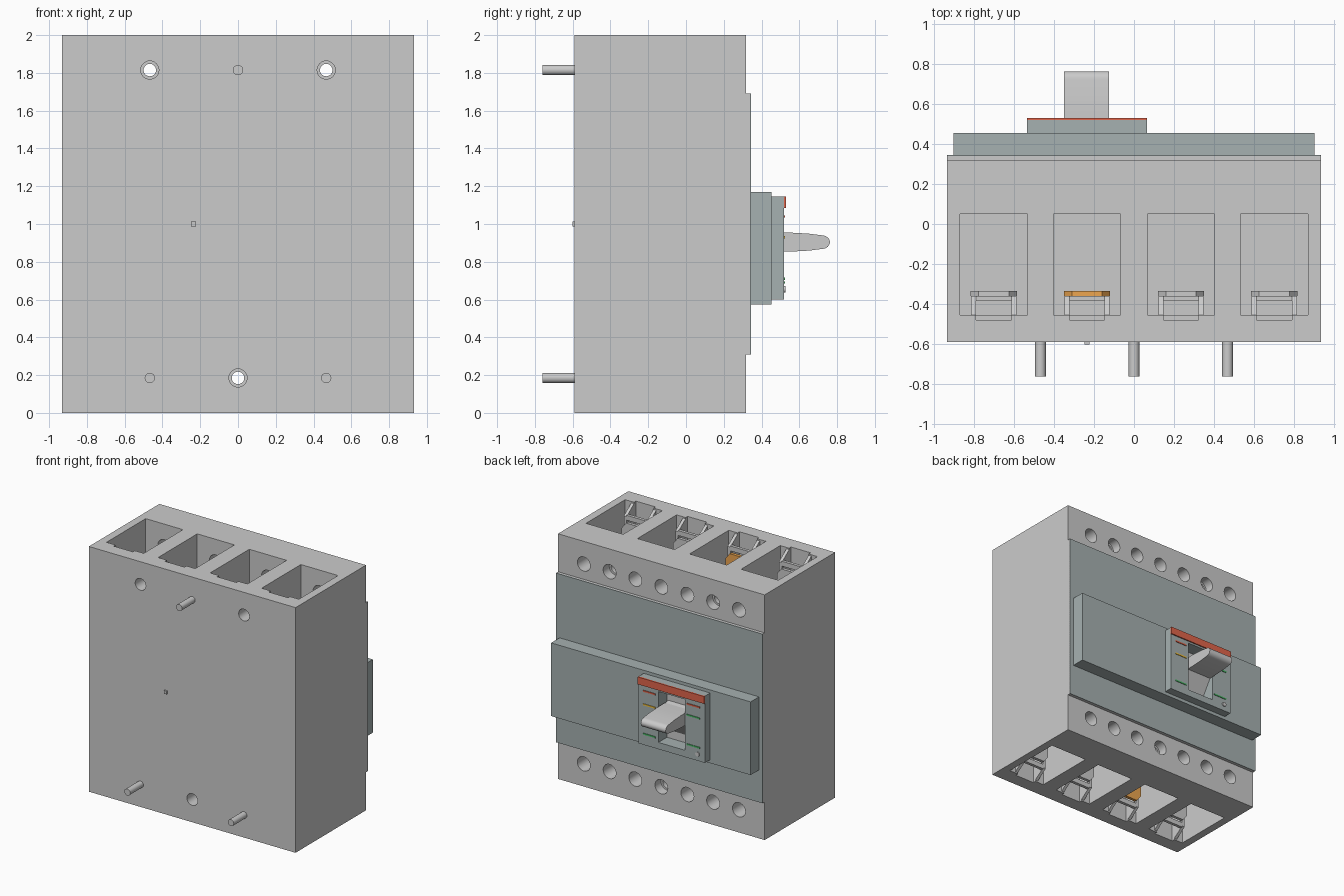
import bpy, bmesh, math
from mathutils import Matrix, Vector

if "Cube" in bpy.data.objects:
    bpy.data.objects.remove(bpy.data.objects["Cube"])


def paint(name, rgb):
    m = bpy.data.materials.new(name)
    m.diffuse_color = (*rgb, 1)
    m.use_nodes = True
    m.node_tree.nodes["Principled BSDF"].inputs["Base Color"].default_value = m.diffuse_color
    return m


SLATE = paint("slate", (0.38, 0.44, 0.44))
ORANGE = paint("orange", (0.85, 0.38, 0.08))
RED = paint("red", (0.75, 0.13, 0.07))
YELLOW = paint("yellow", (0.9, 0.55, 0.05))
GREEN = paint("green", (0.08, 0.5, 0.15))


def finish(name, bm, mat=None):
    bmesh.ops.recalc_face_normals(bm, faces=bm.faces)
    me = bpy.data.meshes.new(name)
    bm.to_mesh(me)
    bm.free()
    ob = bpy.data.objects.new(name, me)
    bpy.context.collection.objects.link(ob)
    if mat:
        me.materials.append(mat)
    return ob


def box(name, x0, x1, y0, y1, z0, z1, mat=None):
    bm = bmesh.new()
    bmesh.ops.create_cube(bm, size=1)
    bmesh.ops.scale(bm, vec=(x1 - x0, y1 - y0, abs(z1 - z0)), verts=bm.verts)
    bmesh.ops.translate(bm, vec=((x0 + x1) / 2, (y0 + y1) / 2, (z0 + z1) / 2), verts=bm.verts)
    return finish(name, bm, mat)


def rod(name, x, z, r, y0, y1, mat=None, r2=None):
    """Cylinder along y."""
    bm = bmesh.new()
    bmesh.ops.create_cone(bm, cap_ends=True, segments=32, radius1=r2 or r, radius2=r, depth=y1 - y0,
                          matrix=Matrix.Translation((x, (y0 + y1) / 2, z)) @ Matrix.Rotation(-math.pi / 2, 4, 'X'))
    return finish(name, bm, mat)


def prism(name, pts, start, step, mat=None):
    """Extrude a closed outline of 3D points by a vector."""
    bm = bmesh.new()
    f = bm.faces.new([bm.verts.new(Vector(p) + Vector(start)) for p in pts])
    out = bmesh.ops.extrude_face_region(bm, geom=[f])
    bmesh.ops.translate(bm, vec=step, verts=[v for v in out["geom"] if isinstance(v, bmesh.types.BMVert)])
    return finish(name, bm, mat)


def cut(target, cutter):
    mod = target.modifiers.new("cut", 'BOOLEAN')
    mod.operation = 'DIFFERENCE'
    mod.solver = 'EXACT'
    mod.object = cutter
    bpy.context.view_layer.objects.active = target
    bpy.ops.object.modifier_apply(modifier=mod.name)
    bpy.data.objects.remove(cutter)


# Main case
W = 0.9325
case = box("case", -W, W, -0.59, 0.318, 0, 2)
poles = (-0.7, -0.235, 0.235, 0.7)
DEPTH = 0.4

for end, flip in (("top", False), ("bottom", True)):
    def zz(d):
        """Height at depth d below the top, or above the base."""
        return d if flip else 2 - d

    for i, x in enumerate(poles):
        # Terminal pockets with a clamp recess in the rear wall
        cut(case, box("cutter", x - 0.168, x + 0.168, -0.455, 0.05, zz(-0.1), zz(DEPTH)))
        cut(case, box("cutter", x - 0.088, x + 0.088, -0.48, -0.42, zz(-0.1), zz(DEPTH - 0.03)))
        tag = f"{end}_{i + 1}"
        # Sloping clamp cheeks
        cheek = [(0, -0.457, zz(0.01)), (0, -0.36, zz(0.08)),
                 (0, -0.36, zz(DEPTH)), (0, -0.457, zz(DEPTH))]
        for s in (-1, 1):
            prism(f"clamp_cheek_{tag}", cheek, (x + s * 0.1 - 0.0125, 0, 0), (0.025, 0, 0))
        # Clamp bar across the cheeks
        box(f"clamp_bar_{tag}", x - 0.088, x + 0.088, -0.385, -0.36, zz(0.07), zz(0.11))
        # Lug plate with chamfered shoulders
        lug = [(-0.115, 0, zz(DEPTH)), (-0.115, 0, zz(0.17)), (-0.075, 0, zz(0.12)),
               (0.075, 0, zz(0.12)), (0.115, 0, zz(0.17)), (0.115, 0, zz(DEPTH))]
        prism(f"lug_plate_{tag}", lug, (x, -0.36, 0), (0, 0.025, 0), ORANGE if i == 1 else None)
        # Screwdriver hole opening into the pocket
        cut(case, rod("cutter", x, zz(0.185), 0.058, 0.0, 0.4))

    # Mounting holes between the poles: some run through, the others carry studs
    for x in (-0.467, 0, 0.467):
        z = zz(0.185)
        if (x == 0) == flip:
            cut(case, rod("cutter", x, z, 0.058, 0.24, 0.4))
            cut(case, rod("cutter", x, z, 0.042, 0.0, 0.3))
            cut(case, rod("cutter", x, z, 0.033, -0.5, 0.1))
            cut(case, rod("cutter", x, z, 0.048, -0.7, -0.42))
        else:
            cut(case, rod("cutter", x, z, 0.058, -0.1, 0.4))
            rod(f"mounting_stud_{end}", x, z, 0.027, -0.76, -0.58)

# Locating pip on the mounting face
box("locating_pip", -0.248, -0.222, -0.602, -0.585, 0.987, 1.013)

# Cover step and its slate skin
box("cover_step", -W, W, 0.31, 0.34, 0.31, 1.69)
box("cover_skin", -W, W, 0.338, 0.345, 0.31, 1.69, SLATE)

# Raised panel and switch plate with the lever opening
panel = box("raised_panel", -0.9, 0.9, 0.34, 0.453, 0.573, 1.17, SLATE)
plate = box("switch_plate", -0.535, 0.065, 0.45, 0.52, 0.6, 1.145, SLATE)
for part in (panel, plate):
    cut(part, box("cutter", -0.355, -0.115, 0.4, 0.6, 0.655, 1.07))
box("lever_well_floor", -0.355, -0.115, 0.395, 0.41, 0.655, 1.07)

# Sloping shield below the lever
shield = [(0, 0.41, 0.96), (0, 0.5, 0.94), (0, 0.5, 0.86), (0, 0.41, 0.72)]
prism("lever_shield", shield, (-0.35, 0, 0), (0.225, 0, 0))

# Lever with a rounded tip
n = 12
tip = [(0, 0.72 + 0.042 * math.sin(math.pi * k / n), 0.904 + 0.036 * math.cos(math.pi * k / n))
       for k in range(n + 1)]
lever = [(0, 0.45, 0.955), (0, 0.56, 0.954), (0, 0.65, 0.949)] + tip + \
        [(0, 0.65, 0.859), (0, 0.56, 0.854), (0, 0.45, 0.853)]
prism("lever", lever, (-0.35, 0, 0), (0.225, 0, 0))

# Red warning strip and small indicator dashes
box("warning_strip", -0.535, 0.065, 0.515, 0.53, 1.085, 1.145, RED)
for x0, x1, z, mat in ((-0.09, 0.02, 1.04, RED), (-0.09, 0.02, 0.93, YELLOW), (-0.09, 0.02, 0.69, GREEN),
                       (-0.49, -0.37, 1.04, RED), (-0.49, -0.37, 0.95, GREEN), (-0.49, -0.37, 0.71, GREEN)):
    box("indicator_dash", x0, x1, 0.515, 0.525, z - 0.006, z + 0.006, mat)

# Trip test button
rod("test_button", -0.47, 0.655, 0.018, 0.51, 0.528)

# Smooth the round parts, keep edges crisp
bpy.ops.object.select_all(action='SELECT')
bpy.ops.object.shade_smooth_by_angle(angle=math.radians(30))
